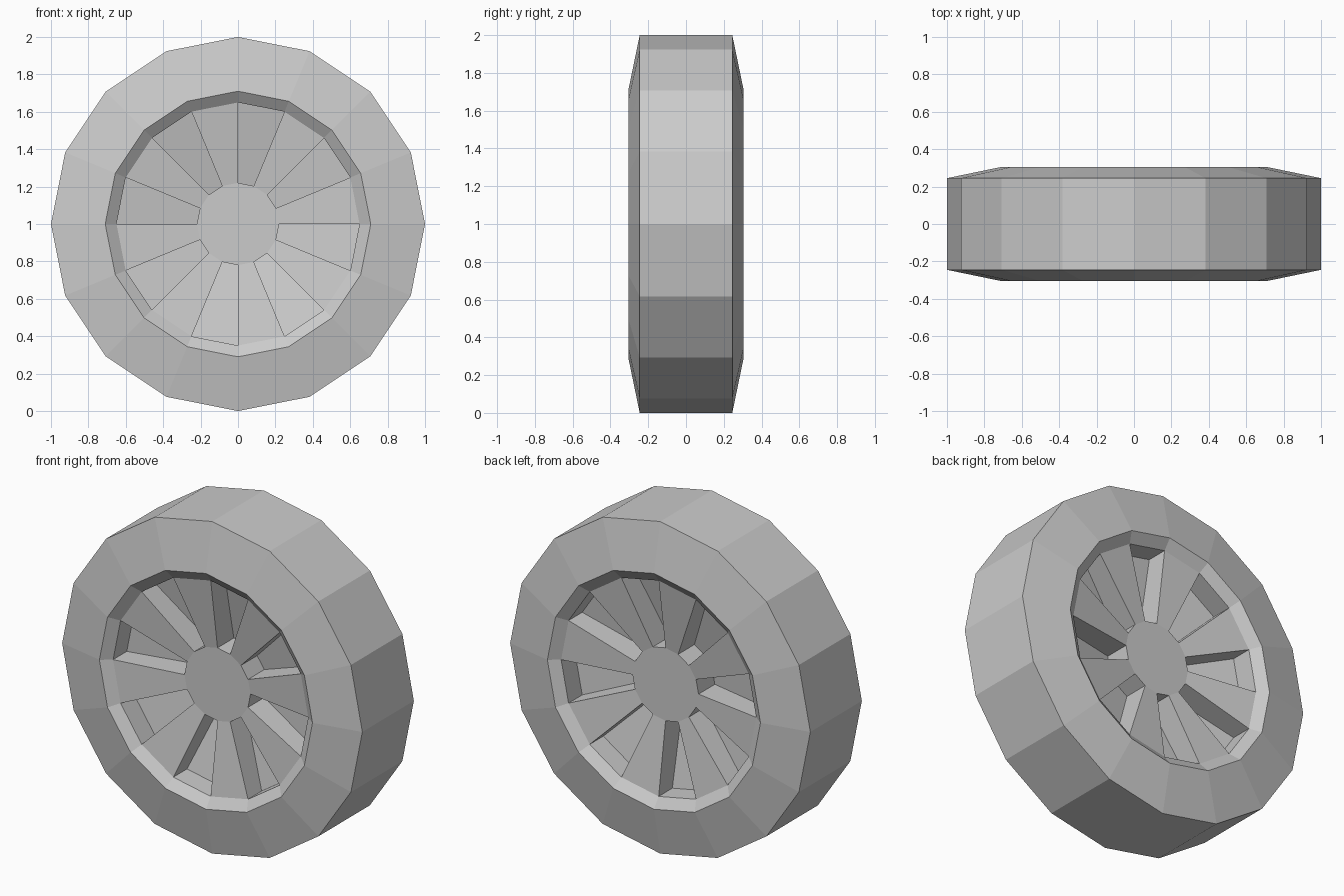
import bpy, bmesh
from math import cos, sin, pi

if "Cube" in bpy.data.objects:
    bpy.data.objects.remove(bpy.data.objects["Cube"])

N = 16          # sides all around
CENTRE_Z = 1.0


def ring_point(r, y, i):
    a = 2 * pi * i / N
    return (r * cos(a), y, CENTRE_Z + r * sin(a))


def make_object(name, faces):
    """Flat-faced mesh from a list of polygons given as corner points."""
    bm = bmesh.new()
    for f in faces:
        bm.faces.new([bm.verts.new(p) for p in f])
    bmesh.ops.remove_doubles(bm, verts=bm.verts, dist=1e-4)
    bmesh.ops.recalc_face_normals(bm, faces=bm.faces)
    mesh = bpy.data.meshes.new(name)
    bm.to_mesh(mesh)
    bm.free()
    ob = bpy.data.objects.new(name, mesh)
    bpy.context.collection.objects.link(ob)
    return ob


def strip(a, b, i):
    """Quad of sector i between two (radius, y) profile points."""
    return [ring_point(*a, i), ring_point(*b, i),
            ring_point(*b, i + 1), ring_point(*a, i + 1)]


# Tyre: tread, sloped sidewalls and bevelled inner lips
half = [(0.65, -0.26), (0.71, -0.305), (1.0, -0.245)]
profile = half + [(r, -y) for r, y in reversed(half)]
# closing the profile gives the inside wall that backs the spokes
tyre_faces = [strip(profile[k], profile[(k + 1) % len(profile)], i)
              for k in range(len(profile)) for i in range(N)]
make_object("tyre", tyre_faces)

# Wheel disc: dished spokes alternating with recessed pockets, same on both sides
spoke_out, spoke_in = (0.65, 0.26), (0.22, 0.195)
floor_out, floor_in = (0.65, 0.13), (0.22, 0.04)
wheel_faces = []
for s in (-1, 1):
    so, si, fo, fi = [(r, s * y) for r, y in
                      (spoke_out, spoke_in, floor_out, floor_in)]
    for i in range(N):
        if i % 2 == 0:
            wheel_faces.append(strip(so, si, i))           # spoke face
            for j in (i, i + 1):                           # spoke sides
                wheel_faces.append([ring_point(*p, j) for p in (so, si, fi, fo)])
        else:
            wheel_faces.append(strip(fo, fi, i))           # pocket floor
            wheel_faces.append(strip(si, fi, i))           # hub side
    # flat hub cap
    wheel_faces.append([ring_point(*si, i) for i in range(N)])
make_object("wheel_disc", wheel_faces)
